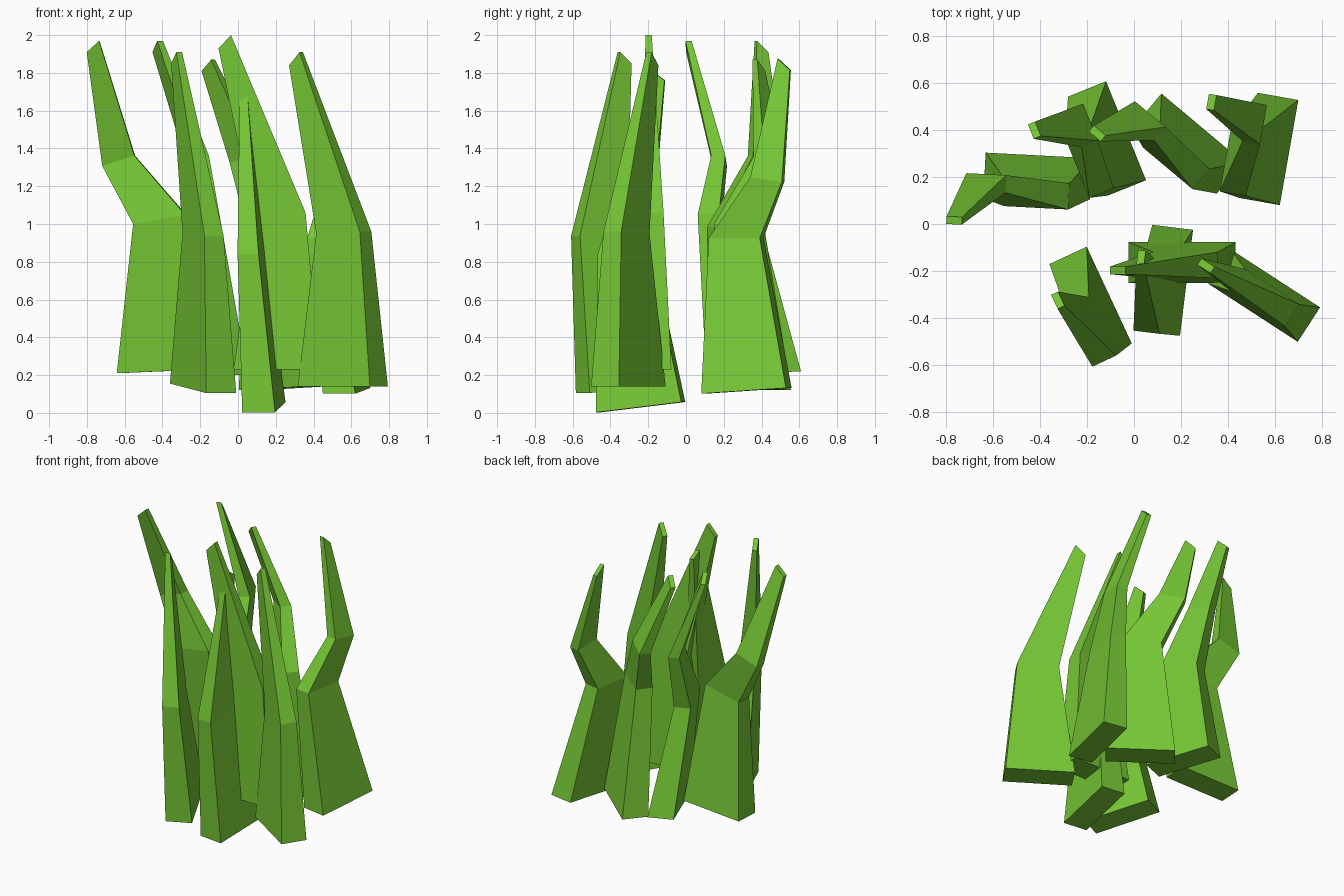
import bpy, bmesh
from math import cos, sin, radians

if "Cube" in bpy.data.objects:
    bpy.data.objects.remove(bpy.data.objects["Cube"])

green = bpy.data.materials.new("grass_green")
green.diffuse_color = (0.18, 0.57, 0.035, 1)
green.use_nodes = True
green.node_tree.nodes["Principled BSDF"].inputs["Base Color"].default_value = green.diffuse_color

# cross-section length and width at base, middle, bend and tip
BASE, MID, BEND, TIP = (.455, .175), (.275, .112), (.17, .075), (.066, .033)
STRAIGHT = (BASE, MID, TIP)
BENT = (BASE, MID, BEND, TIP)


def blade(name, yaw, rings):
    """Loft tapering rectangles; each ring is centre x, y, z and rise along its length."""
    c, s = cos(radians(yaw)), sin(radians(yaw))
    sizes = STRAIGHT if len(rings) == 3 else BENT
    bm = bmesh.new()
    loops = []
    for (x, y, z, rise), (length, width) in zip(rings, sizes):
        loop = []
        for i, j in ((-.5, -.5), (.5, -.5), (.5, .5), (-.5, .5)):
            u, v = i * length, j * width
            loop.append(bm.verts.new((x + u * c - v * s, y + u * s + v * c, z + i * rise)))
        loops.append(loop)
    bm.faces.new(loops[0][::-1])
    bm.faces.new(loops[-1])
    for a, b in zip(loops, loops[1:]):
        for k in range(4):
            n = (k + 1) % 4
            bm.faces.new((a[k], a[n], b[n], b[k]))
    bmesh.ops.recalc_face_normals(bm, faces=bm.faces)
    mesh = bpy.data.meshes.new(name)
    bm.to_mesh(mesh)
    bm.free()
    mesh.materials.append(green)
    bpy.context.collection.objects.link(bpy.data.objects.new(name, mesh))


# front row: straight blades
blade("front_left_blade", -65, [(-.185, -.34, .13, -.05), (-.185, -.46, .945, -.015), (-.325, -.325, 1.88, .06)])
blade("front_centre_blade", -97, [(.137, -.24, .03, -.055), (.07, -.325, .86, -.04), (.03, -.145, 1.785, .05)])
blade("front_right_blade", -33, [(.555, -.305, .14, 0), (.56, -.315, .955, .01), (.307, -.178, 1.875, .07)])
blade("tall_centre_blade", 0, [(.205, -.165, .23, 0), (.22, -.175, 1.045, .03), (-.07, -.198, 1.965, .07)])

# back row: bent blades
blade("left_blade", -3, [(-.41, .205, .22, .02), (-.415, .125, 1.025, .05), (-.632, .175, 1.335, .055), (-.767, .015, 1.94, .06)])
blade("back_centre_blade", -40, [(.235, .343, .13, .02), (.18, .28, 1.0, 0), (.045, .44, 1.34, .03), (-.157, .386, 1.84, .06)])
blade("back_right_blade", -100, [(.575, .32, .117, -.03), (.445, .265, .925, 0), (.515, .43, 1.235, .025), (.33, .52, 1.845, .06)])
blade("back_left_blade", -68, [(-.115, .365, .21, -.02), (-.19, .26, .97, .03), (-.22, .42, 1.36, 0), (-.425, .4, 1.94, .06)])
